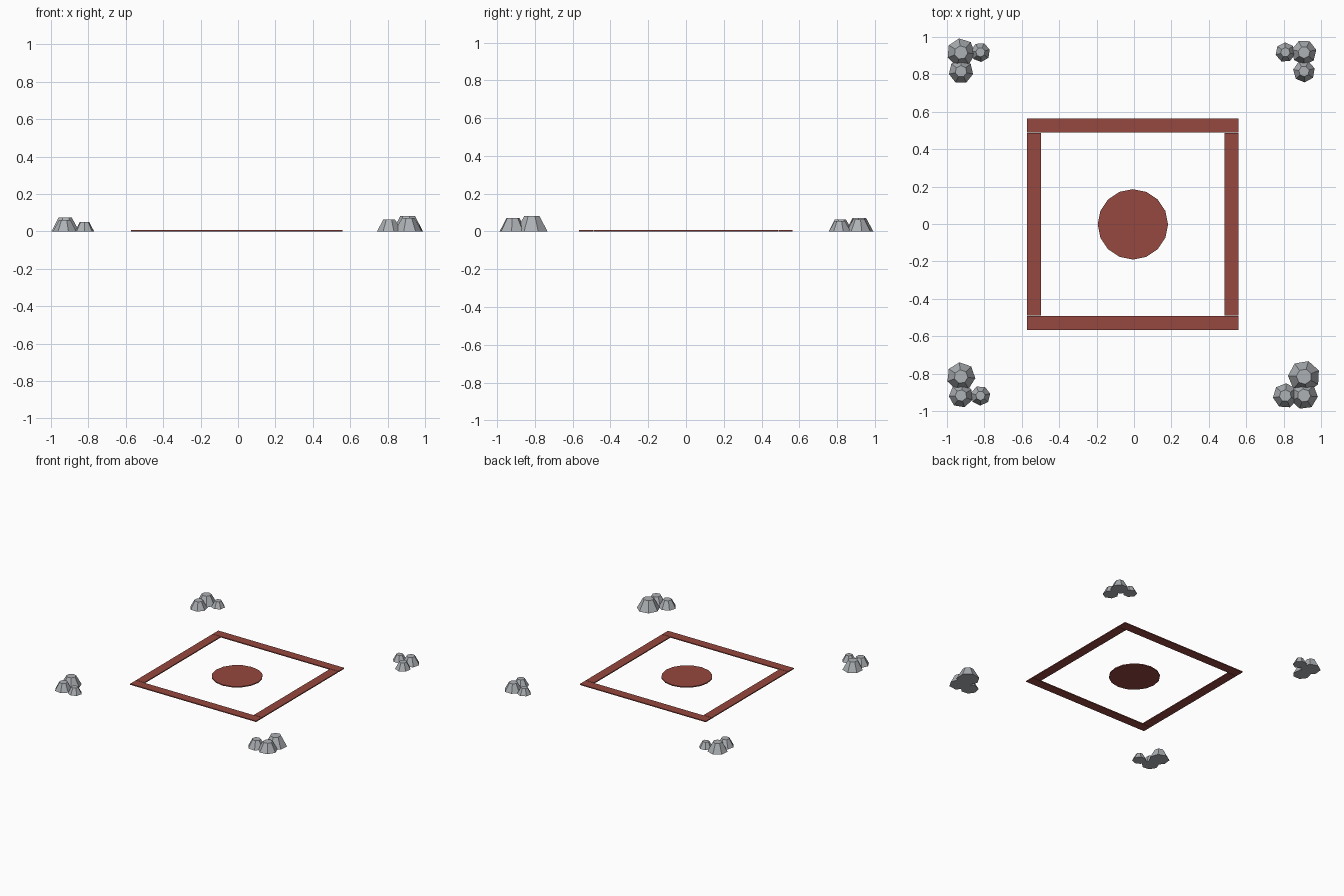
import bpy
import math

if "Cube" in bpy.data.objects:
    bpy.data.objects.remove(bpy.data.objects["Cube"])


def make_material(name, color):
    mat = bpy.data.materials.new(name)
    mat.use_nodes = True
    mat.diffuse_color = (*color, 1)
    mat.node_tree.nodes["Principled BSDF"].inputs["Base Color"].default_value = (*color, 1)
    return mat


red = make_material("brick red", (0.30, 0.065, 0.05))
grey = make_material("stone grey", (0.42, 0.44, 0.46))


def finish(name, mat):
    obj = bpy.context.object
    obj.name = name
    obj.data.materials.append(mat)
    return obj


# Painted ground markings: square border and centre disc
THICK = 0.008
CX = -0.006
OUTER, WIDTH = 0.565, 0.074


def bar(name, x, y, length_x, length_y):
    bpy.ops.mesh.primitive_cube_add(size=1, location=(CX + x, y - 0.002, THICK / 2))
    obj = finish(name, red)
    obj.scale = (length_x, length_y, THICK)


mid = OUTER - WIDTH / 2
inner = 2 * (OUTER - WIDTH) - 0.006
for side, s in (("front", -1), ("back", 1)):
    bar(side + "_border", 0, s * mid, 2 * OUTER, WIDTH)
for side, s in (("right", -1), ("left", 1)):
    bar(side + "_border", s * mid, 0, WIDTH, inner)

bpy.ops.mesh.primitive_cylinder_add(vertices=16, radius=0.188, depth=THICK,
                                    location=(CX, -0.002, THICK / 2))
finish("centre_disc", red)


# Stones: seven-sided tapered lumps, three in each corner
def stone(name, x, y, radius, turn):
    height = radius * 0.95
    bpy.ops.mesh.primitive_cone_add(vertices=7, radius1=radius, radius2=radius * 0.48,
                                    depth=height, location=(x, y, height / 2),
                                    rotation=(0, 0, math.radians(turn)))
    finish(name, grey)


# Per corner: x sign, y sign, radii of the corner, along-x and along-y stones
corners = {
    "back_right": (-1, 1, 0.076, 0.052, 0.066),
    "back_left": (1, 1, 0.067, 0.053, 0.059),
    "front_right": (-1, -1, 0.065, 0.053, 0.077),
    "front_left": (1, -1, 0.074, 0.067, 0.086),
}
for i, (corner, (sx, sy, r_corner, r_x, r_y)) in enumerate(corners.items()):
    far = 0.917 - 0.008 * sx
    near = 0.815 - 0.006 * sx
    stone(corner + "_corner_stone", sx * far, sy * 0.917, r_corner, 17 * i + 8)
    stone(corner + "_inner_stone", sx * near, sy * 0.918, r_x, 23 * i + 30)
    stone(corner + "_side_stone", sx * far, sy * 0.816, r_y, 29 * i)
